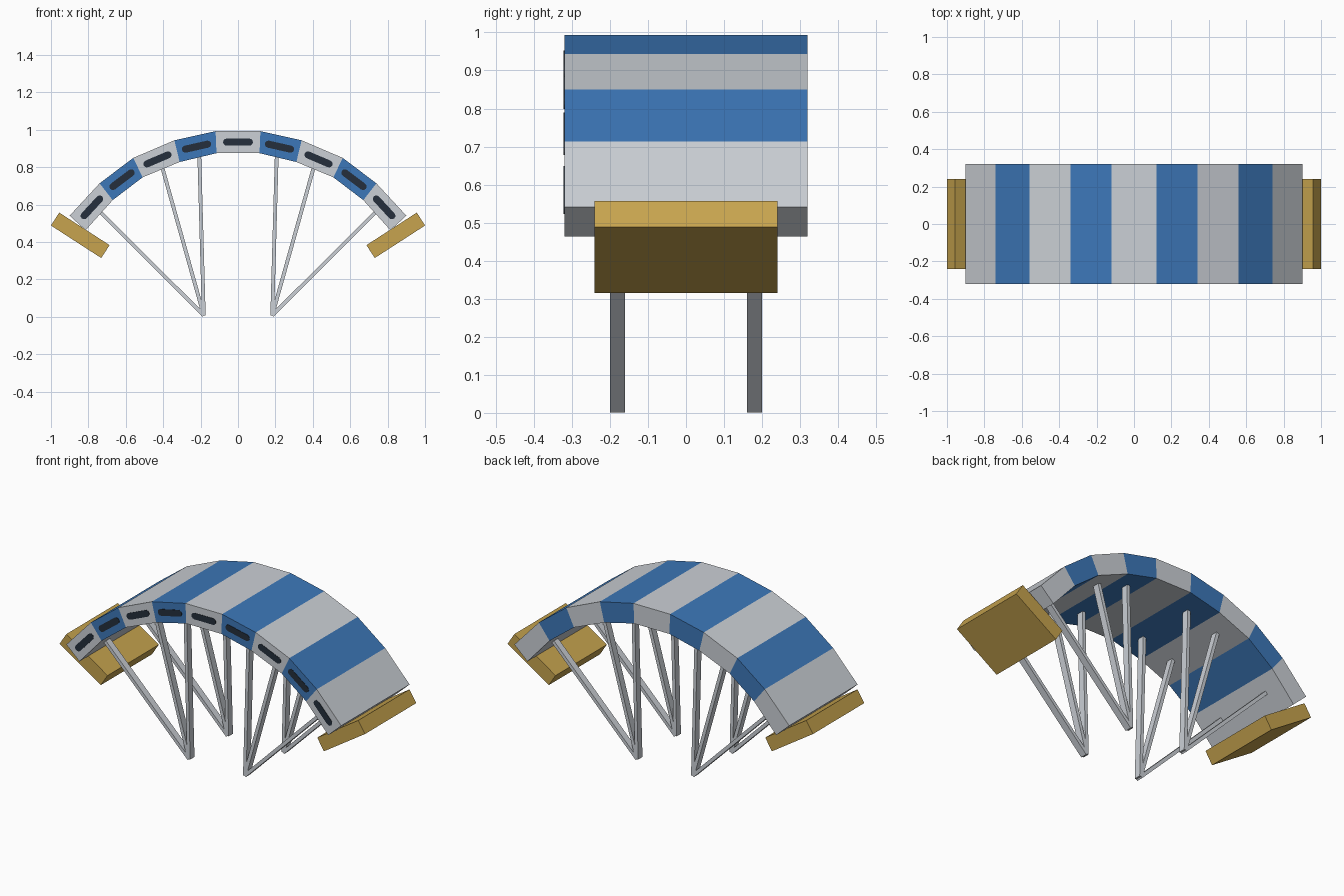
import bpy, bmesh, math
from mathutils import Vector, Matrix

if "Cube" in bpy.data.objects:
    bpy.data.objects.remove(bpy.data.objects["Cube"], do_unlink=True)


def material(name, rgb):
    m = bpy.data.materials.new(name)
    m.use_nodes = True
    m.diffuse_color = (*rgb, 1)
    m.node_tree.nodes["Principled BSDF"].inputs["Base Color"].default_value = (*rgb, 1)
    return m


grey = material("light grey", (0.60, 0.63, 0.67))
blue = material("blue", (0.046, 0.185, 0.48))
gold = material("ochre", (0.57, 0.37, 0.077))
dark = material("dark navy", (0.018, 0.028, 0.045))


def prism(name, outline, y0, y1, mat):
    """Extrude an x-z outline from y0 to y1."""
    bm = bmesh.new()
    face = bm.faces.new([bm.verts.new((x, y0, z)) for x, z in outline])
    out = bmesh.ops.extrude_face_region(bm, geom=[face])["geom"]
    verts = [g for g in out if isinstance(g, bmesh.types.BMVert)]
    bmesh.ops.translate(bm, verts=verts, vec=(0, y1 - y0, 0))
    bmesh.ops.recalc_face_normals(bm, faces=bm.faces)
    mesh = bpy.data.meshes.new(name)
    bm.to_mesh(mesh)
    bm.free()
    mesh.materials.append(mat)
    obj = bpy.data.objects.new(name, mesh)
    bpy.context.collection.objects.link(obj)
    return obj


def bar(a, b, width):
    """Rectangle of the given width along the line a-b."""
    a, b = Vector(a), Vector(b)
    d = (b - a).normalized() * width / 2
    n = Vector((-d.y, d.x))
    return [a + n, a - n, b - n, b + n]


def capsule(centre, angle, length, height):
    """Round-ended slot outline, rotated about its centre."""
    r, pts = height / 2, []
    rot = Matrix.Rotation(angle, 2)
    for side, start in ((1, -90), (-1, 90)):
        for i in range(7):
            t = math.radians(start + i * 30)
            p = Vector((side * (length / 2 - r) + r * math.cos(t), r * math.sin(t)))
            pts.append(centre + rot @ p)
    return pts


# Arch stations, half of them mirrored to the other side
outer = [(0.12, 0.993), (0.34, 0.944), (0.56, 0.85), (0.74, 0.714), (0.90, 0.541)]
inner = [(0.115, 0.875), (0.312, 0.828), (0.51, 0.746), (0.67, 0.624), (0.815, 0.463)]


def mirrored(half):
    return [Vector((-x, z)) for x, z in reversed(half)] + [Vector(p) for p in half]


top, low = mirrored(outer), mirrored(inner)

# Arch segments in alternating colours, each with a front slot
for i in range(len(top) - 1):
    quad = [top[i], top[i + 1], low[i + 1], low[i]]
    prism(f"arch_segment_{i + 1}", quad, -0.32, 0.32, blue if i % 2 else grey)
    centre = sum(quad, Vector((0, 0))) / 4
    d = top[i + 1] - top[i]
    prism(f"front_slot_{i + 1}", capsule(centre, math.atan2(d.y, d.x), 0.16, 0.038),
          -0.322, -0.318, dark)

# Slanted end plates and the fanned legs
leg_tops = {"outer": (0.733, 0.557), "middle": (0.405, 0.80), "inner": (0.207, 0.862)}
for s, side in ((1, "left"), (-1, "right")):
    plate = bar((s * 0.978, 0.523), (s * 0.709, 0.349), 0.082)
    prism(f"{side}_end_plate", plate, -0.24, 0.24, gold)
    for y, row in ((-0.18, "front"), (0.18, "back")):
        for leg, (x, z) in leg_tops.items():
            prism(f"{side}_{row}_{leg}_leg", bar((s * 0.183, 0.008), (s * x, z), 0.02),
                  y - 0.02, y + 0.02, grey)
